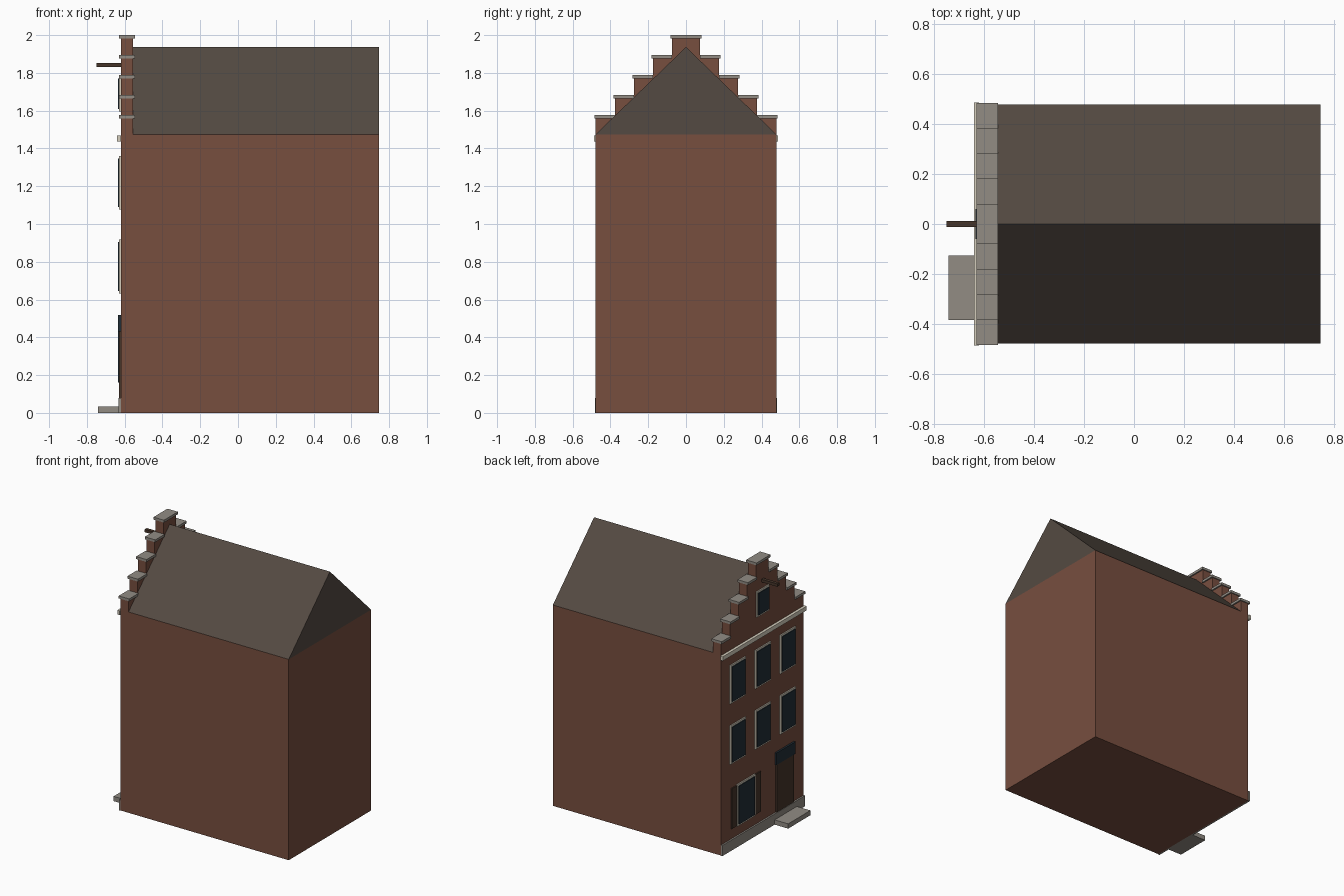
import bpy, bmesh

if "Cube" in bpy.data.objects:
    bpy.data.objects.remove(bpy.data.objects["Cube"])


def material(name, r, g, b):
    m = bpy.data.materials.new(name)
    lin = [((c / 255 + 0.055) / 1.055) ** 2.4 for c in (r, g, b)]
    m.diffuse_color = (*lin, 1)
    m.use_nodes = True
    m.node_tree.nodes["Principled BSDF"].inputs["Base Color"].default_value = m.diffuse_color
    return m


BRICK = material("red brown brick", 119, 78, 63)
ROOF = material("dark roof tile", 84, 74, 66)
STONE = material("grey stone", 146, 140, 132)
CREAM = material("cream paint", 214, 207, 190)
GLASS = material("dark glass", 33, 45, 54)
WOOD = material("dark wood", 70, 53, 42)


def extrude_x(name, profile, x0, x1, mat):
    """Extrude a (y, z) outline along x."""
    bm = bmesh.new()
    face = bm.faces.new([bm.verts.new((x0, y, z)) for y, z in profile])
    new = bmesh.ops.extrude_face_region(bm, geom=[face])["geom"]
    moved = [v for v in new if isinstance(v, bmesh.types.BMVert)]
    bmesh.ops.translate(bm, verts=moved, vec=(x1 - x0, 0, 0))
    bmesh.ops.recalc_face_normals(bm, faces=bm.faces)
    mesh = bpy.data.meshes.new(name)
    bm.to_mesh(mesh)
    bm.free()
    mesh.materials.append(mat)
    ob = bpy.data.objects.new(name, mesh)
    bpy.context.collection.objects.link(ob)
    return ob


def box(name, x0, x1, y0, y1, z0, z1, mat):
    return extrude_x(name, [(y0, z0), (y1, z0), (y1, z1), (y0, z1)], x0, x1, mat)


FACADE, BACK, HALF, EAVES = -0.62, 0.747, 0.478, 1.475
GABLE_BACK = -0.555

# House body and pitched roof
box("house_body", FACADE, BACK, -HALF, HALF, 0, EAVES, BRICK)
extrude_x("roof", [(-HALF, EAVES), (HALF, EAVES), (0, 1.937)], GABLE_BACK, BACK, ROOF)

# Stepped gable wall
CAP = 0.018
halves = [HALF, 0.376, 0.276, 0.175, 0.074]
tops = [1.576 + 0.106 * i for i in range(5)]
right = [(HALF, EAVES)]
for i, (h, t) in enumerate(zip(halves, tops)):
    if i:
        right.append((h, tops[i - 1] - CAP))
    right.append((h, t - CAP))
left = [(-y, z) for y, z in reversed(right)]
extrude_x("stepped_gable", right + left, FACADE, GABLE_BACK, BRICK)

# Stone caps on the steps
for i, (h, t) in enumerate(zip(halves, tops)):
    if i == 4:
        box("gable_top_cap", -0.63, -0.545, -h - 0.007, h + 0.007, t - CAP, t, STONE)
        continue
    for s in (-1, 1):
        y0, y1 = sorted((s * halves[i + 1], s * (h + 0.007)))
        box("gable_step_cap", -0.63, -0.545, y0, y1, t - CAP, t, STONE)

# Cornice, plinth, doorstep and hoist beam
box("cornice", -0.64, FACADE, -0.487, 0.487, 1.438, 1.469, CREAM)
box("plinth", -0.632, FACADE, -0.481, 0.481, 0, 0.078, STONE)
box("doorstep", -0.742, FACADE, -0.384, -0.126, 0, 0.035, STONE)
box("hoist_beam", -0.75, FACADE, -0.012, 0.012, 1.831, 1.852, WOOD)


def window(name, yc, width, z0, z1, border=0.013):
    w = width / 2
    box(name + "_frame", -0.629, FACADE, yc - w, yc + w, z0, z1, CREAM)
    box(name + "_glass", -0.635, -0.629, yc - w + border, yc + w - border,
        z0 + border, z1 - border, GLASS)


# Upper floor windows, gable window and ground floor window
for z0, z1 in ((0.632, 0.917), (1.077, 1.36)):
    for yc in (-0.29, 0, 0.29):
        window("upper_window", yc, 0.176, z0, z1)
window("gable_window", 0, 0.146, 1.596, 1.784)
window("ground_window", 0.197, 0.21, 0.148, 0.455)

# Shutters beside the ground floor window
for s in (-1, 1):
    yc = 0.197 + s * 0.138
    box("shutter", -0.629, FACADE, yc - 0.031, yc + 0.031, 0.155, 0.45, WOOD)

# Front door with glazed transom
box("front_door", -0.629, FACADE, -0.355, -0.155, 0.035, 0.43, WOOD)
box("door_transom", -0.634, FACADE, -0.365, -0.145, 0.43, 0.518, GLASS)
